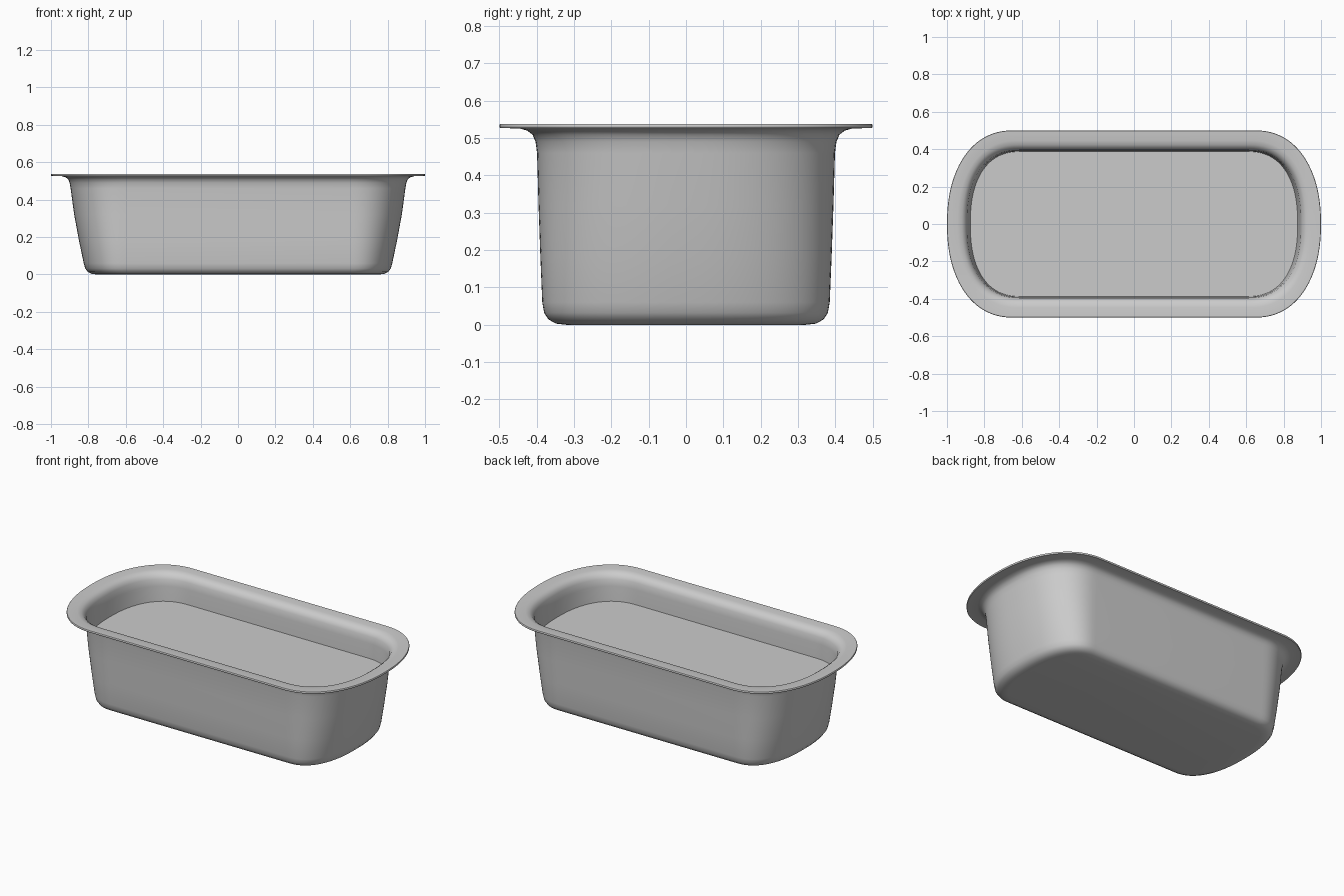
import bpy, bmesh, math

N = 24  # segments per quarter of an end curve


def outline(X, Y, xs, n):
    """Long tub outline: straight sides up to x = xs, bowed super-elliptic ends."""
    pts = []
    for side in (1, -1):
        for i in range(2 * N + 1):
            a = -math.pi / 2 + math.pi * i / (2 * N)
            c, s = max(math.cos(a), 0.0), math.sin(a)
            if i in (0, 2 * N):
                c = 0.0
            x = xs + (X - xs) * c ** (2 / n)
            y = math.copysign(Y * abs(s) ** (2 / n), s)
            pts.append((side * x, side * y))
    return pts


def loft(name, rings, cap_start, cap_end):
    """Skin a list of (X, Y, straight half length, exponent, z) rings."""
    bm = bmesh.new()
    loops = [[bm.verts.new((x, y, z)) for x, y in outline(X, Y, xs, n)]
             for X, Y, xs, n, z in rings]
    for a, b in zip(loops, loops[1:]):
        for i in range(len(a)):
            j = (i + 1) % len(a)
            bm.faces.new((a[i], a[j], b[j], b[i]))
    if cap_start:
        bm.faces.new(loops[0][::-1])
    if cap_end:
        bm.faces.new(loops[-1])
    bmesh.ops.recalc_face_normals(bm, faces=bm.faces)
    me = bpy.data.meshes.new(name)
    bm.to_mesh(me)
    bm.free()
    ob = bpy.data.objects.new(name, me)
    bpy.context.collection.objects.link(ob)
    bpy.ops.object.select_all(action='DESELECT')
    ob.select_set(True)
    bpy.context.view_layer.objects.active = ob
    bpy.ops.object.shade_smooth_by_angle(angle=math.radians(40))
    return ob


# Tub: outer wall up to the rolled rim, then down the inside to the inner floor
outer = [
    (0.750, 0.320, 0.58, 2.4, 0.000), (0.780, 0.348, 0.59, 2.4, 0.003),
    (0.803, 0.368, 0.60, 2.4, 0.014), (0.817, 0.380, 0.60, 2.4, 0.032),
    (0.825, 0.385, 0.60, 2.4, 0.060), (0.850, 0.390, 0.60, 2.4, 0.180),
    (0.876, 0.395, 0.60, 2.4, 0.320), (0.895, 0.399, 0.60, 2.4, 0.460),
    (0.900, 0.403, 0.60, 2.4, 0.490), (0.908, 0.411, 0.61, 2.4, 0.509),
    (0.922, 0.425, 0.62, 2.3, 0.520), (0.945, 0.446, 0.63, 2.2, 0.526),
    (0.998, 0.498, 0.65, 2.2, 0.527), (1.000, 0.500, 0.65, 2.2, 0.530),
]
inner = [
    (1.000, 0.500, 0.65, 2.2, 0.535), (0.998, 0.498, 0.65, 2.2, 0.538),
    (0.945, 0.446, 0.63, 2.2, 0.537), (0.920, 0.423, 0.62, 2.3, 0.532),
    (0.903, 0.406, 0.61, 2.4, 0.520), (0.893, 0.396, 0.60, 2.4, 0.500),
    (0.887, 0.391, 0.60, 2.4, 0.460), (0.868, 0.387, 0.60, 2.4, 0.320),
    (0.817, 0.377, 0.60, 2.4, 0.060), (0.790, 0.355, 0.59, 2.4, 0.015),
]
loft("tub", outer + inner, True, True)

# Flat contents filling the tub to about two thirds
loft("contents", [(0.873, 0.386, 0.60, 2.4, 0.355),
                  (0.877, 0.388, 0.60, 2.4, 0.370)], True, True)
